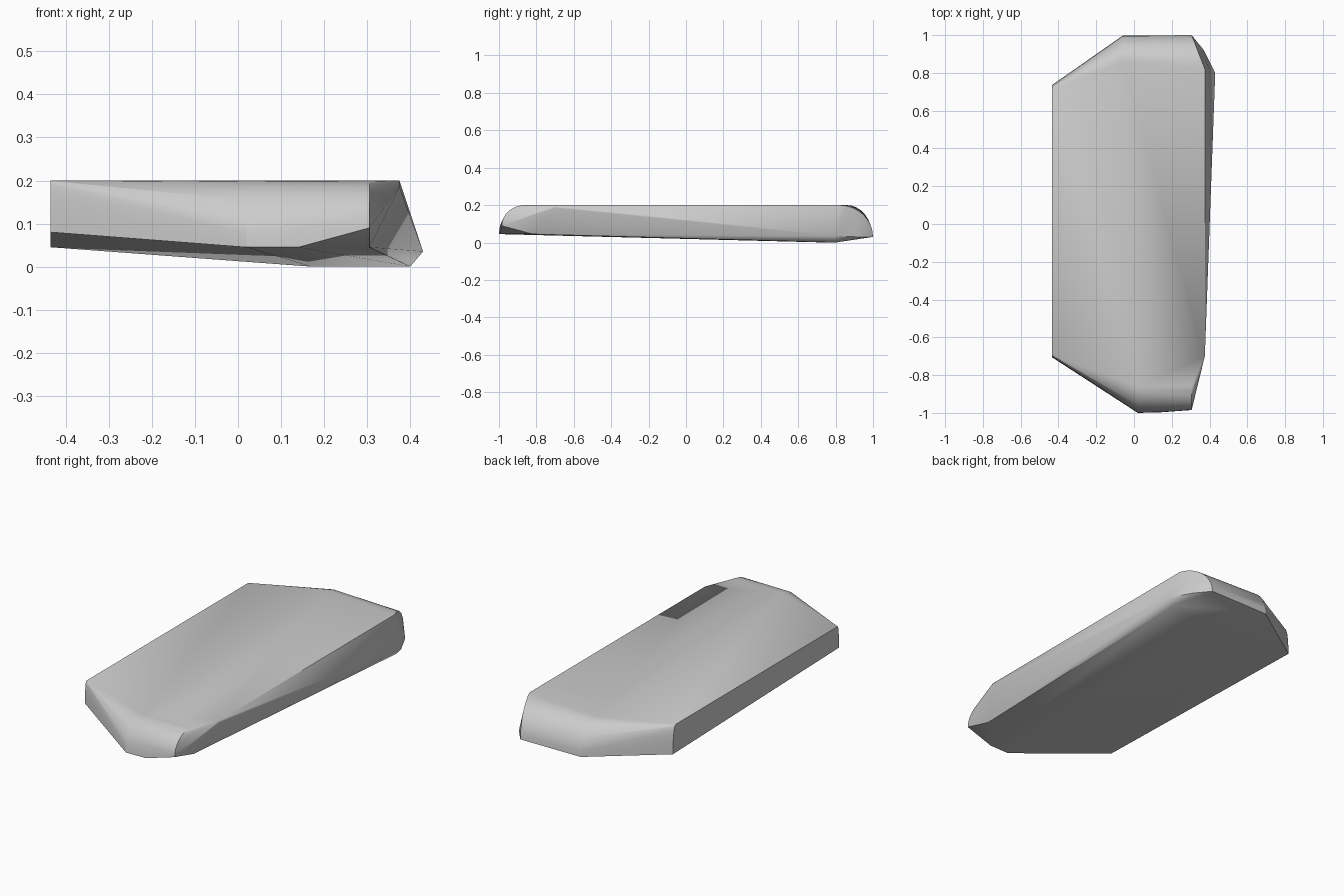
import bpy
import bmesh
from math import sin, cos, pi

cube = bpy.data.objects.get("Cube")
if cube:
    bpy.data.objects.remove(cube)

TOP = 0.2
STEPS = 8


def rounded_edge(x_low, x_top, y_end, y_flat, z_low):
    """Quarter-ellipse end section from the lower rim up to the flat top."""
    pts = []
    for i in range(STEPS + 1):
        a = pi / 2 * i / STEPS
        pts.append((x_low + (x_top - x_low) * (1 - cos(a)),
                    y_flat + (y_end - y_flat) * cos(a),
                    z_low + (TOP - z_low) * sin(a)))
    return pts


points = []
# Front end sections, from the flat side to the slanted side
points += rounded_edge(-0.435, -0.435, -0.705, -0.693, 0.08)
points += rounded_edge(0.02, 0.02, -1.0, -0.86, 0.045)
points += rounded_edge(0.14, 0.14, -0.997, -0.86, 0.045)
points += rounded_edge(0.305, 0.305, -0.985, -0.86, 0.09)
# Back end sections
points += rounded_edge(-0.435, -0.435, 0.735, 0.71, 0.045)
points += rounded_edge(-0.06, -0.06, 0.997, 0.86, 0.03)
points += rounded_edge(0.305, 0.375, 1.0, 0.82, 0.03)
# Slanted side and underside corners
points += [(0.375, -0.7, TOP), (0.375, -0.7, 0.185), (0.305, -0.82, 0.045),
           (0.43, 0.8, 0.035), (0.37, 0.92, 0.03),
           (0.4, 0.8, 0.0), (0.17, 0.75, 0.0)]

# Wrap the sections in a single faceted body
bm = bmesh.new()
for p in points:
    bm.verts.new(p)
result = bmesh.ops.convex_hull(bm, input=bm.verts)
loose = {g for g in result["geom_interior"] + result["geom_unused"]
         if isinstance(g, bmesh.types.BMVert)}
bmesh.ops.delete(bm, geom=list(loose), context="VERTS")
bmesh.ops.dissolve_limit(bm, angle_limit=0.01, verts=bm.verts, edges=bm.edges)
bmesh.ops.recalc_face_normals(bm, faces=bm.faces)
mesh = bpy.data.meshes.new("slab_body")
bm.to_mesh(mesh)
bm.free()

slab = bpy.data.objects.new("slab_body", mesh)
bpy.context.collection.objects.link(slab)

# Plain grey surface
grey = bpy.data.materials.new("light_grey")
grey.use_nodes = True
colour = (0.6, 0.6, 0.6, 1.0)
grey.diffuse_color = colour
grey.node_tree.nodes["Principled BSDF"].inputs["Base Color"].default_value = colour
mesh.materials.append(grey)

# Smooth the rounded ends and keep the hard corners
bpy.ops.object.select_all(action="DESELECT")
slab.select_set(True)
bpy.context.view_layer.objects.active = slab
bpy.ops.object.shade_smooth_by_angle(angle=pi / 6)
